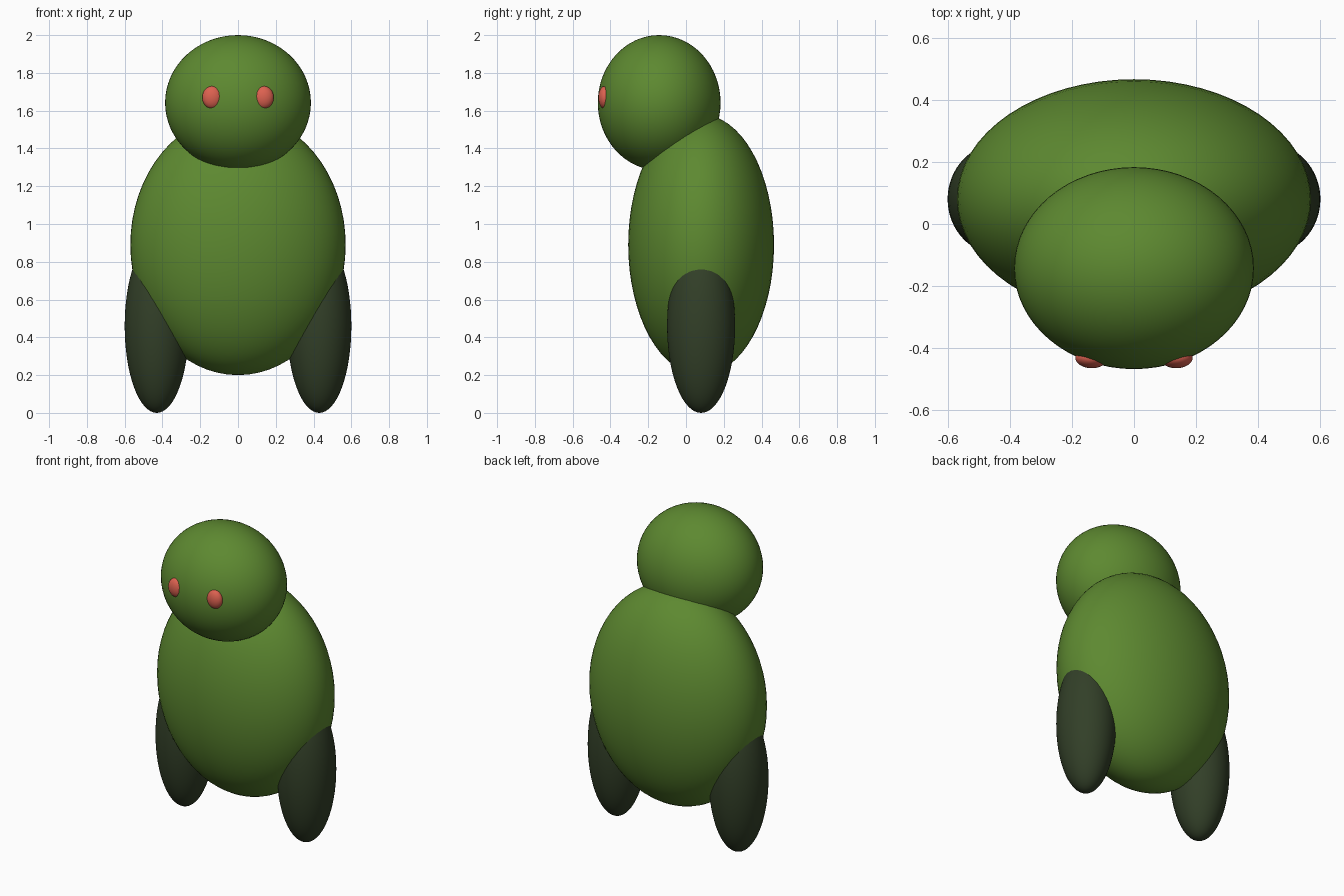
import bpy

if "Cube" in bpy.data.objects:
    bpy.data.objects.remove(bpy.data.objects["Cube"])


def material(name, colour):
    mat = bpy.data.materials.new(name)
    mat.diffuse_color = (*colour, 1.0)
    mat.use_nodes = True
    mat.node_tree.nodes["Principled BSDF"].inputs["Base Color"].default_value = mat.diffuse_color
    return mat


GREEN = material("leaf green", (0.11, 0.25, 0.03))
DARK = material("dark green", (0.032, 0.05, 0.021))
RED = material("coral red", (0.72, 0.12, 0.08))


def ellipsoid(name, centre, radii, mat):
    """Smooth sphere stretched to the given radii."""
    bpy.ops.mesh.primitive_uv_sphere_add(segments=64, ring_count=32, radius=1, location=centre)
    obj = bpy.context.object
    obj.name = name
    obj.scale = radii
    bpy.ops.object.transform_apply(location=False, rotation=False, scale=True)
    bpy.ops.object.shade_smooth()
    obj.data.materials.append(mat)
    return obj


# Torso and forward-set head
ellipsoid("body", (0, 0.08, 0.89), (0.57, 0.386, 0.69), GREEN)
ellipsoid("head", (0, -0.142, 1.642), (0.386, 0.325, 0.358), GREEN)

# Paired legs and eyes
for side, s in (("left", 1), ("right", -1)):
    ellipsoid(side + "_leg", (s * 0.43, 0.08, 0.46), (0.17, 0.18, 0.46), DARK)
    ellipsoid(side + "_eye", (s * 0.136, -0.43, 1.67), (0.053, 0.034, 0.06), RED)
